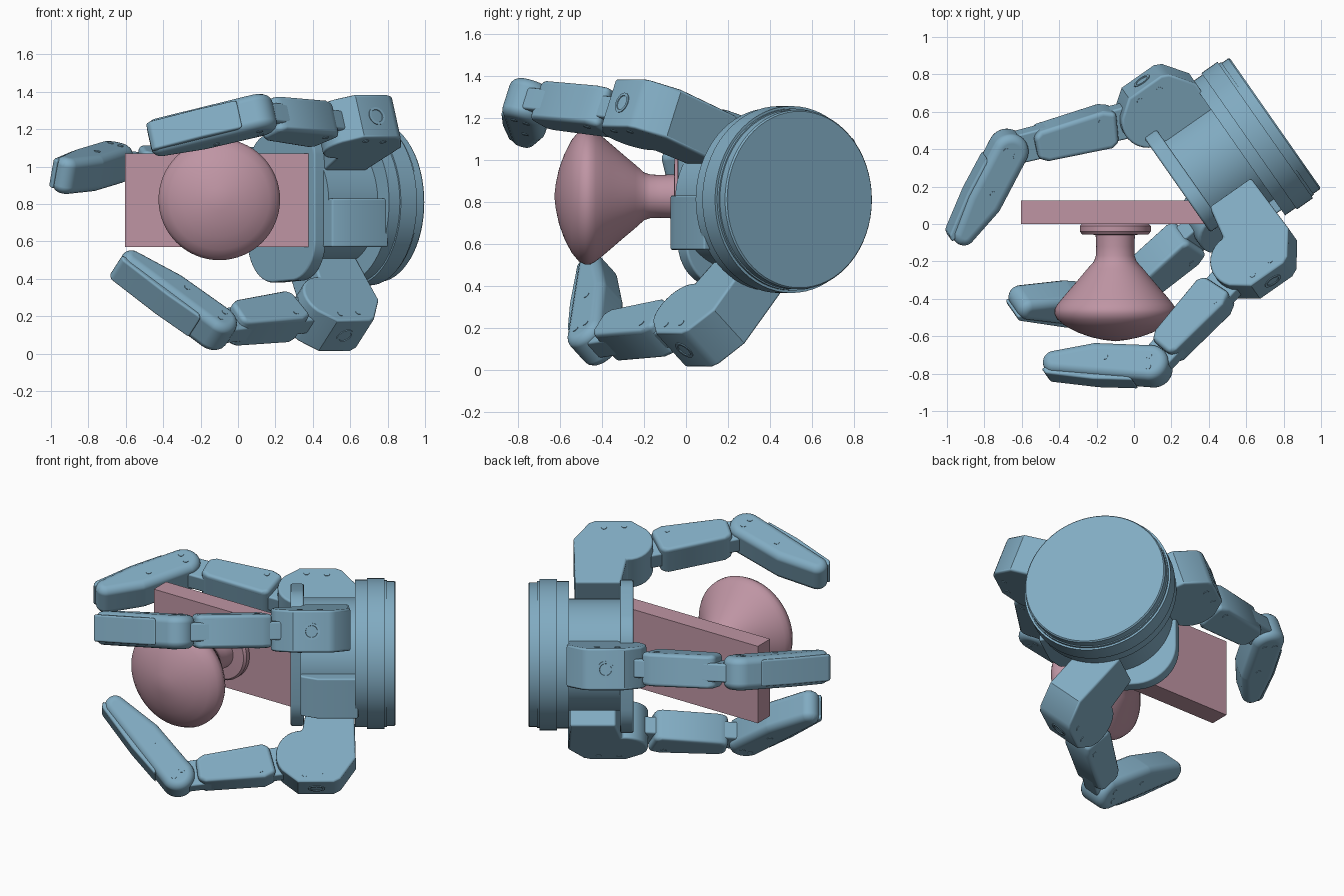
import bpy, bmesh
from math import sin, cos, pi, radians, atan2
from mathutils import Matrix, Vector

if "Cube" in bpy.data.objects:
    bpy.data.objects.remove(bpy.data.objects["Cube"])


def material(name, rgb):
    m = bpy.data.materials.new(name)
    m.diffuse_color = (*rgb, 1)
    m.use_nodes = True
    m.node_tree.nodes["Principled BSDF"].inputs["Base Color"].default_value = m.diffuse_color
    return m


BLUE = material("blue_metal", (0.22, 0.41, 0.54))
PINK = material("pink_paint", (0.52, 0.30, 0.37))


def finish(bm, name, mat, matrix, bevel=0.0, segments=2):
    bmesh.ops.remove_doubles(bm, verts=bm.verts, dist=1e-5)
    bmesh.ops.recalc_face_normals(bm, faces=bm.faces)
    me = bpy.data.meshes.new(name)
    bm.to_mesh(me)
    bm.free()
    ob = bpy.data.objects.new(name, me)
    bpy.context.collection.objects.link(ob)
    ob.matrix_world = matrix
    me.materials.append(mat)
    bpy.ops.object.select_all(action='DESELECT')
    ob.select_set(True)
    bpy.context.view_layer.objects.active = ob
    bpy.ops.object.shade_smooth_by_angle(angle=radians(32))
    if bevel:
        b = ob.modifiers.new("bevel", 'BEVEL')
        b.width, b.segments, b.angle_limit = bevel, segments, radians(40)
        b.limit_method = 'ANGLE'
        b.harden_normals = True
    return ob


def prism(name, pts, width, matrix, bevel=0.015, segments=2, mat=BLUE):
    """Outline in local x-y, extruded evenly about local z."""
    bm = bmesh.new()
    f = bm.faces.new([bm.verts.new((p[0], p[1], -width / 2)) for p in pts])
    ext = bmesh.ops.extrude_face_region(bm, geom=[f])
    bmesh.ops.translate(bm, vec=(0, 0, width),
                        verts=[v for v in ext['geom'] if isinstance(v, bmesh.types.BMVert)])
    return finish(bm, name, mat, matrix, bevel, segments)


def lathe(name, profile, matrix, mat, sides=64):
    """Profile of (distance, radius) turned about local x."""
    bm = bmesh.new()
    vs = [bm.verts.new((a, r, 0)) for a, r in profile]
    es = [bm.edges.new(e) for e in zip(vs, vs[1:])]
    bmesh.ops.spin(bm, geom=vs + es, cent=(0, 0, 0), axis=(1, 0, 0),
                   angle=2 * pi, steps=sides, use_duplicate=False)
    return finish(bm, name, mat, matrix)


def hull(circles, n=48):
    """Outline wrapped around circles (x, y, r)."""
    pts = []
    for i in range(n):
        c, s = cos(2 * pi * i / n), sin(2 * pi * i / n)
        x, y, r = max(circles, key=lambda k: k[0] * c + k[1] * s + k[2])
        pts.append((x + r * c, y + r * s))
    return pts


def frame(origin, x, y):
    x, y = Vector(x), Vector(y)
    m = Matrix((x, y, x.cross(y))).transposed().to_4x4()
    m.translation = origin
    return m


# Panel behind the knob
I = Matrix.Translation((-0.105, 0.063, 0.82))
prism("panel", [(-.5, -.063), (.5, -.063), (.5, .063), (-.5, .063)], 0.5, I, 0, mat=PINK)

# Turned knob
knob = [(0, 0), (0, .18), (.01, .19), (.04, .19), (.055, .178), (.058, .105), (.12, .102),
        (.17, .104), (.20, .114), (.24, .15), (.30, .2), (.36, .252), (.40, .286), (.43, .31),
        (.455, .324), (.48, .325), (.51, .31), (.545, .268), (.58, .20), (.605, .13),
        (.62, .06), (.627, 0)]
lathe("knob", knob, frame((-0.1, 0, 0.825), (0, -1, 0), (1, 0, 0)), PINK)

# Hand frame: D points out of the palm, U across it, W up
A = radians(35)
D = Vector((-cos(A), -sin(A), 0))
U = Vector((sin(A), -cos(A), 0))
W = Vector((0, 0, 1))
C = Vector((0.755, 0.54, 0.81))
hand = frame(C, D, U)
UP = 1 if D.cross(U).z > 0 else -1

# Wrist housing and palm
wrist = [(0, 0), (0, .42), (.008, .427), (.05, .427), (.05, .433), (.065, .433),
         (.065, .445), (.17, .445), (.17, .435), (.24, .435), (.24, 0)]
lathe("wrist_housing", wrist, hand, BLUE)
lathe("palm_core", [(.2, 0), (.2, .33), (.56, .33), (.56, 0)], hand, BLUE)
palm = hull([(-.12, .2, .23), (.06, .2, .22), (-.13, -.15, .22), (.08, -.23, .2)])
prism("palm_plate", palm, 0.08, frame(C + .58 * D, U, -UP * W), 0.012)
prism("palm_side_block", [(.22, .1), (.56, .1), (.56, .36), (.46, .40), (.22, .40)],
      0.26, hand @ Matrix.Translation((0, 0, -.11 * UP)), 0.01)


def link_frame(base, a, b):
    """Frame at point a with local x running towards b."""
    ang = atan2(b[1] - a[1], b[0] - a[0])
    return base @ Matrix.Translation((a[0], a[1], 0)) @ Matrix.Rotation(ang, 4, 'Z')


def finger(name, s, t, z, roll, j2, tip):
    """Knuckle at (s, t, z) in the hand, curling in the plane at the roll angle."""
    radial = cos(radians(roll)) * U + sin(radians(roll)) * W
    base = frame(C + s * D + t * U + z * W, D, radial)
    j2, tip = Vector(j2), Vector(tip)

    # Knuckle block reaching back into the palm
    arc = [(.15 * cos(radians(k)), .15 * sin(radians(k))) for k in range(40, -100, -12)]
    block = [(-.31, -.34), (-.32, .02), (-.23, .15), (-.19, .17), (.02, .17)] + arc + [(-.04, -.34)]
    prism(name + "_knuckle", block, 0.25, base, 0.014)

    # Proximal link: thin neck plate with a thicker body
    L = j2.length
    m = link_frame(base, (0, 0), j2)
    prism(name + "_neck", hull([(.05, 0, .09), (L, 0, .08)]), 0.11, m, 0.012)
    body = [(.18, -.09), (.22, -.11), (.57, -.095), (.62, -.07), (.62, .055), (.58, .08),
            (.23, .105), (.16, .08)]
    prism(name + "_link", body, 0.2, m, 0.025, 3)

    # Fingertip link with back plate
    L2 = (tip - j2).length
    m2 = link_frame(base, j2, tip)
    shape = hull([(0, 0, .1), (.3, -.005, .1), (L2 - .06, .005, .062)])
    prism(name + "_tip", shape, 0.2, m2, 0.045, 4)
    plate = [(.12, .06), (L2 - .04, .03), (L2 + .005, .045), (L2 - .02, .076), (.3, .102), (.08, .104)]
    prism(name + "_back_plate", plate, 0.16, m2, 0.012)

    # Screw heads on both sides
    dot = hull([(0, 0, .017)], 14)
    for side in (-1, 1):
        for mm, x, y, w in ((m2, 0, .03, .2), (m2, 0, -.03, .2), (m2, .24, -.02, .2),
                            (base, -.14, .11, .25), (base, -.02, .12, .25), (m, .25, .05, .2)):
            prism(name + "_screw", dot, .006,
                  mm @ Matrix.Translation((x, y, side * w / 2)), 0)
    # Cable boss on the outer face of the knuckle
    lathe(name + "_boss", [(.16, 0), (.16, .05), (.174, .05), (.174, .036), (.168, .034), (.168, 0)],
          base @ Matrix.Translation((-.09, 0, 0)) @ Matrix.Rotation(pi / 2, 4, 'Z'), BLUE, 20)


finger("thumb", .545, -.43, .13, 163, (.705, .285), (1.21, .025))
finger("upper_finger", .585, .525, .40, 21, (.70, .175), (1.16, -.185))
finger("lower_finger", .555, .23, -.59, -48, (.728, .105), (1.13, -.37))
